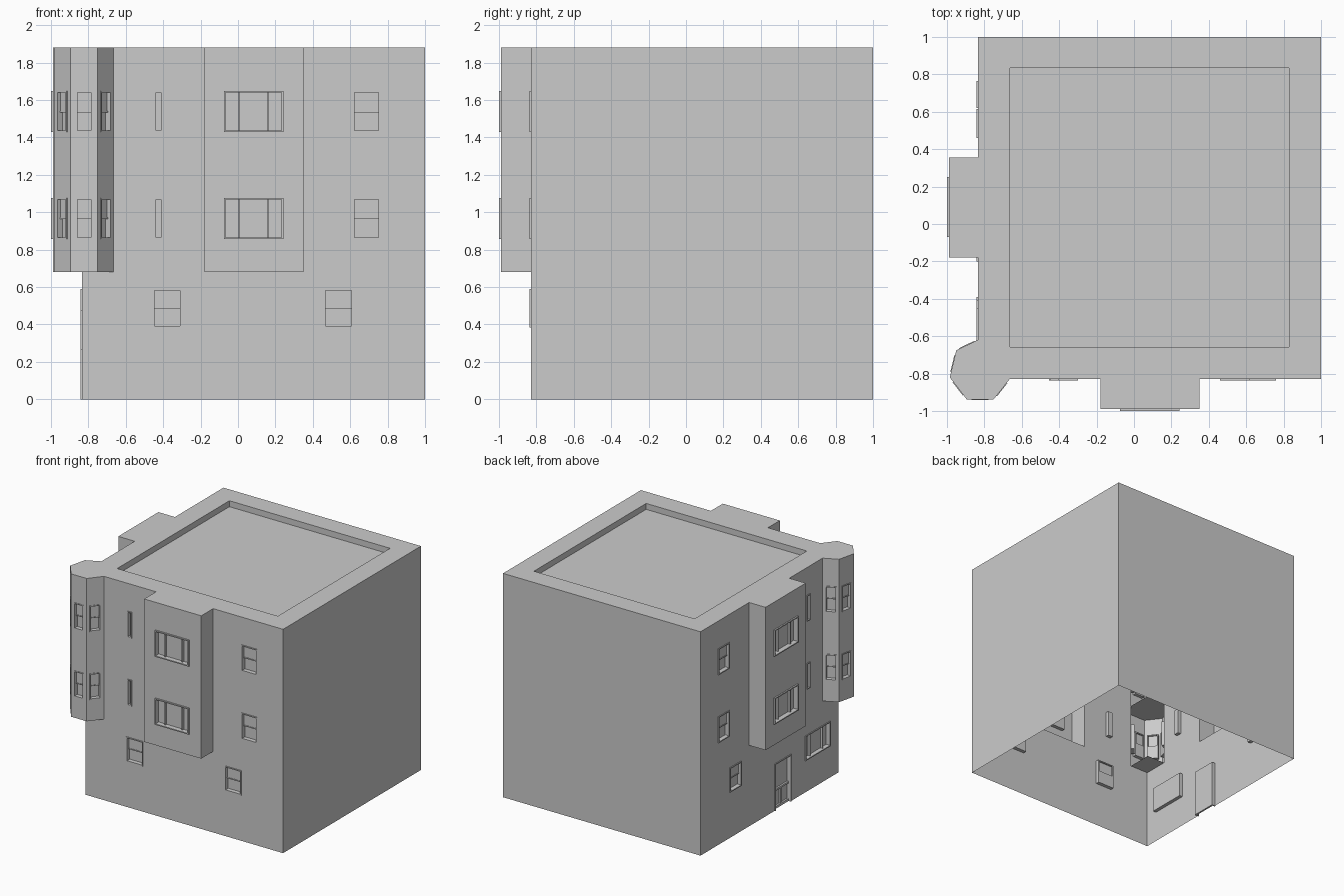
import bpy, bmesh
from mathutils import Vector as V

if "Cube" in bpy.data.objects:
    bpy.data.objects.remove(bpy.data.objects["Cube"])

X, Y, Z = V((1, 0, 0)), V((0, 1, 0)), V((0, 0, 1))
L, F, H = -0.835, -0.83, 1.88        # left wall x, front wall y, roof height
B = 0.68                             # underside of the bays
UP = [(0.857, 1.077), (1.428, 1.648)]  # window heights of the two upper storeys


def make(name, polys):
    """Mesh object from a list of polygons, with touching corners welded."""
    bm = bmesh.new()
    for p in polys:
        bm.faces.new([bm.verts.new(c) for c in p])
    bmesh.ops.remove_doubles(bm, verts=bm.verts, dist=1e-5)
    me = bpy.data.meshes.new(name)
    bm.to_mesh(me)
    bm.free()
    ob = bpy.data.objects.new(name, me)
    bpy.context.collection.objects.link(ob)
    return ob


def panel(o, u, v, s0, s1, t0, t1, holes=()):
    """Flat sheet o + s*u + t*v with rectangular holes (a, b, c, d)."""
    ss = sorted({s0, s1, *[h[0] for h in holes], *[h[1] for h in holes]})
    ts = sorted({t0, t1, *[h[2] for h in holes], *[h[3] for h in holes]})
    out = []
    for a, b in zip(ss, ss[1:]):
        for c, d in zip(ts, ts[1:]):
            m, n = (a + b) / 2, (c + d) / 2
            if any(h[0] < m < h[1] and h[2] < n < h[3] for h in holes):
                continue
            out.append([o + u*s + v*t for s, t in ((a, c), (b, c), (b, d), (a, d))])
    return out


def bar(o, u, a, b, c, d, n0, n1):
    """Box spanning a..b along the wall, c..d in height, n0..n1 outward."""
    n = u.cross(Z)
    p = [[o + u*s + Z*t + n*k for s, t in ((a, c), (b, c), (b, d), (a, d))] for k in (n0, n1)]
    q = [[p[0][i], p[0][(i + 1) % 4], p[1][(i + 1) % 4], p[1][i]] for i in range(4)]
    return [p[0][::-1], p[1]] + q


def window(o, u, hole, kind, out=0.006, w=0.009, deep=-0.03):
    """Frame, panes and glazing bars filling one wall opening."""
    a, b, c, d = hole
    n = u.cross(Z)
    f = bar(o, u, a, a + w, c, d, deep, out) + bar(o, u, b - w, b, c, d, deep, out)
    f += bar(o, u, a + w, b - w, d - w, d, deep, out)
    if kind != "door":
        f += bar(o, u, a + w, b - w, c, c + w, deep, out)
    m, k = (c + d) / 2, b - a
    if kind == "sash":               # upper sash sits in front of the lower one
        f += panel(o + n*deep, u, Z, a + w, b - w, c + w, m)
        f += panel(o + n*(deep + 0.012), u, Z, a + w, b - w, m, d - w)
        f += bar(o, u, a + w, b - w, m - 0.004, m + 0.004, deep, deep + 0.016)
    else:
        f += panel(o + n*deep, u, Z, a + w, b - w, c, d - w)
    if kind == "triple":
        for s in (a + k*0.25, a + k*0.75):
            f += bar(o, u, s - 0.004, s + 0.004, c + w, d - w, deep, deep + 0.02)
    if kind == "door":               # rails and two raised lower panels
        f += bar(o, u, a + w, b - w, 0.15, 0.165, deep, deep + 0.015)
        f += bar(o, u, a + w, b - w, 0.0, 0.02, deep, deep + 0.015)
        mid = (a + b) / 2
        f += bar(o, u, mid - 0.008, mid + 0.008, 0.02, 0.15, deep, deep + 0.015)
    return f


def wall(name, o, u, s0, s1, z0, z1, wins, gaps=(), out=0.006):
    """Wall sheet with its windows; gaps are openings into the bays."""
    make(name, panel(o, u, Z, s0, s1, z0, z1, [w[0] for w in wins] + list(gaps)))
    for i, (hole, kind) in enumerate(wins):
        make(f"{name}_{kind}_{i + 1}", window(o, u, hole, kind, out))


def upper(a, b, kind):
    return [((a, b, c, d), kind) for c, d in UP]


# main walls
fo, lo, lu = V((0, F, 0)), V((L, 0, 0)), -Y
wall("front_wall", fo, X, L, 1, 0, H,
     upper(-0.447, -0.403, "slot") + upper(0.615, 0.76, "sash")
     + [((-0.455, -0.30, 0.383, 0.59), "sash"), ((0.46, 0.615, 0.383, 0.59), "sash")],
     [(-0.18, 0.35, B, H), (L, -0.665, B, H)])
wall("left_wall", lo, lu, -1, -F, 0, H,
     upper(0.41, 0.454, "slot") + upper(-0.765, -0.62, "sash")
     + [((-0.615, -0.46, 0.383, 0.59), "sash"), ((0.39, 0.72, 0.265, 0.475), "triple"),
        ((-0.015, 0.2, 0.0, 0.395), "door")],
     [(-0.355, 0.178, B, H), (0.62, -F, B, H)])
make("right_wall", panel(X, Y, Z, F, 1, 0, H))
make("back_wall", panel(Y, -X, Z, -1, -L, 0, H))


# square bays on the front and left
def square_bay(name, o, u, a, b, depth, wa, wb):
    n = u.cross(Z)
    f = panel(o + u*a, n, Z, 0, depth, B, H)
    f = [p[::-1] for p in f] + panel(o + u*b, n, Z, 0, depth, B, H)
    base = [o + u*a, o + u*a + n*depth, o + u*b + n*depth, o + u*b]
    f += [[p + Z*B for p in base[::-1]], [p + Z*H for p in base]]
    make(name + "_sides", f)
    wall(name + "_face", o + n*depth, u, a, b, B, H, upper(wa, wb, "triple"), out=0.012)


square_bay("front_bay", fo, X, -0.18, 0.35, 0.158, -0.075, 0.242)
square_bay("left_bay", lo, lu, -0.355, 0.178, 0.153, -0.25, 0.07)

# faceted corner bay
ring = [V((x, y, 0)) for x, y in ((L, -0.62), (-0.95, -0.675), (-0.985, -0.82),
                                  (-0.895, -0.937), (-0.75, -0.937), (-0.665, F))]
for i, (p, q) in enumerate(zip(ring, ring[1:])):
    m, u = (p + q) / 2, (q - p).normalized()
    h = (q - p).length / 2
    wall(f"corner_bay_{i + 1}", m, u, -h, h, B, H, upper(-0.045, 0.045, "sash"), out=0.004)
make("corner_bay_cap", [[p + Z*H for p in ring + [V((L, F, 0))]]])
inner = ring + [V((-0.665, -0.62, 0))]
make("corner_bay_floors", [[p + Z*z for p in inner[::-1]] for z in (B, 1.235)])

# roof with sunken deck
r = (-0.663, 0.83, -0.657, 0.833)
D = H - 0.05
roof = panel(Z*H, X, Y, L, 1, F, 1, [r]) + panel(Z*D, X, Y, *r)
c = [V((r[0], r[2], 0)), V((r[1], r[2], 0)), V((r[1], r[3], 0)), V((r[0], r[3], 0))]
for i in range(4):
    a, b = c[i], c[(i + 1) % 4]
    roof.append([b + Z*D, a + Z*D, a + Z*H, b + Z*H])
make("roof", roof)
